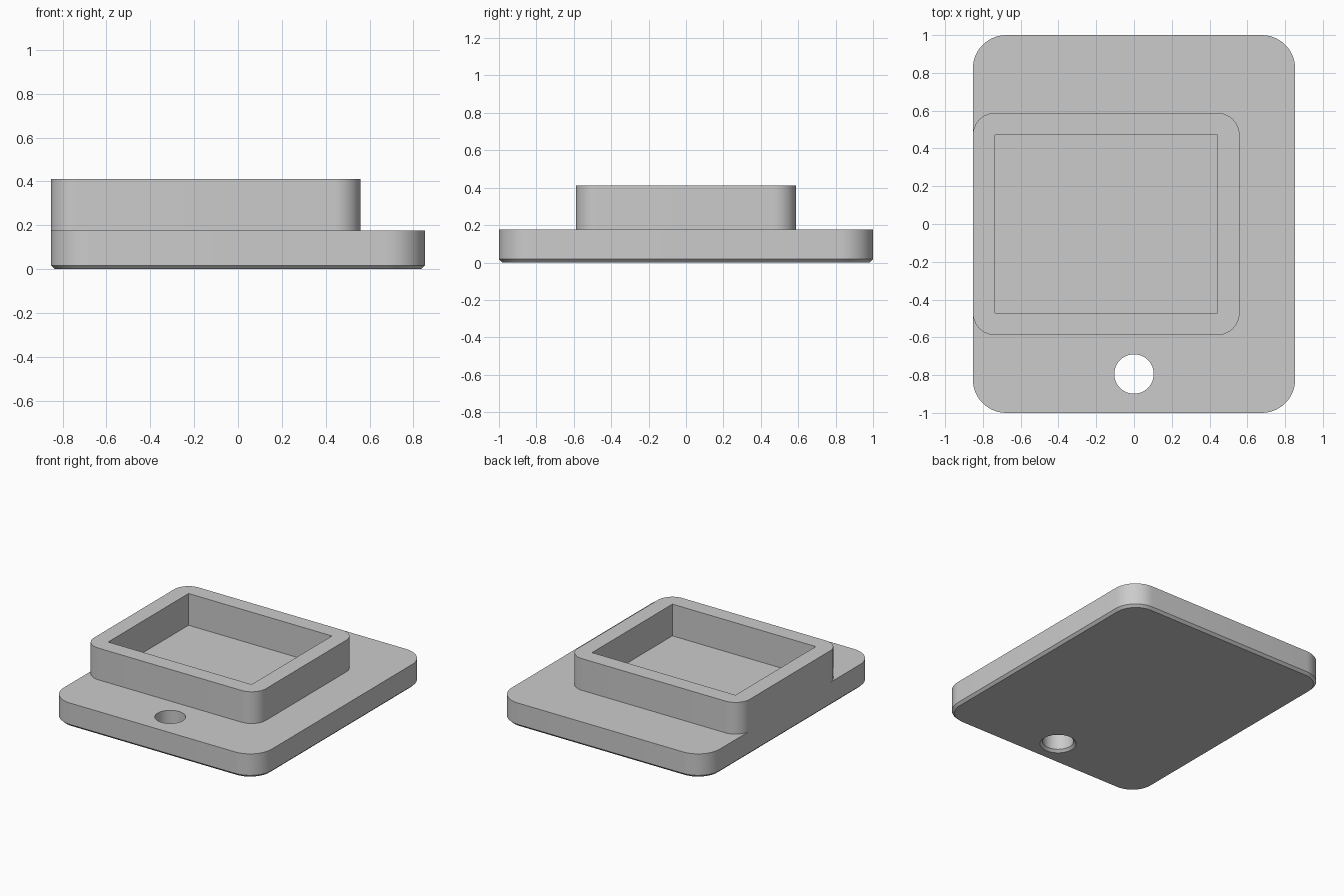
import bpy, bmesh, math

default = bpy.data.objects.get("Cube")
if default:
    bpy.data.objects.remove(default, do_unlink=True)

U = 2 / 34                      # one design unit; the plate is 34 units long
WIDTH, LENGTH = 29 * U, 34 * U
PLATE_TOP, RIM_TOP = 3 * U, 7 * U
CHAMFER = 0.3 * U

grey = bpy.data.materials.new("plain grey")
grey.use_nodes = True
colour = (0.6, 0.6, 0.6, 1)
grey.diffuse_color = colour
grey.node_tree.nodes["Principled BSDF"].inputs["Base Color"].default_value = colour


def rounded_rect(cx, cy, w, l, r, steps=12):
    """Outline of a rectangle with round corners, or sharp ones if r is 0."""
    points = []
    for i, (sx, sy) in enumerate([(1, 1), (-1, 1), (-1, -1), (1, -1)]):
        x, y = cx + sx * (w / 2 - r), cy + sy * (l / 2 - r)
        for k in range(steps + 1 if r else 1):
            a = math.pi / 2 * (i + k / steps)
            points.append((x + r * math.cos(a), y + r * math.sin(a)))
    return points


def circle(cx, cy, r, steps=48):
    turn = 2 * math.pi / steps
    return [(cx + r * math.cos(k * turn), cy + r * math.sin(k * turn)) for k in range(steps)]


def add_walls(bm, levels):
    """Join stacked outlines with quads; return the end edge loops."""
    rings = [[bm.verts.new((x, y, z)) for x, y in pts] for z, pts in levels]
    for low, high in zip(rings, rings[1:]):
        for i in range(len(low)):
            j = (i + 1) % len(low)
            bm.faces.new((low[i], low[j], high[j], high[i]))
    return [[bm.edges.get((ring[i - 1], ring[i])) for i in range(len(ring))]
            for ring in (rings[0], rings[-1])]


def build_part(name, outer, inner):
    """Solid with an outer wall and a hole through it, capped at both ends."""
    bm = bmesh.new()
    bottom_out, top_out = add_walls(bm, outer)
    bottom_in, top_in = add_walls(bm, inner)
    for edges, up in ((bottom_out + bottom_in, -1), (top_out + top_in, 1)):
        bmesh.ops.triangle_fill(bm, edges=edges, use_beauty=True, normal=(0, 0, up))
    bmesh.ops.dissolve_limit(bm, angle_limit=0.001, verts=bm.verts, edges=bm.edges)
    bmesh.ops.recalc_face_normals(bm, faces=bm.faces)
    mesh = bpy.data.meshes.new(name)
    bm.to_mesh(mesh)
    bm.free()
    mesh.materials.append(grey)
    obj = bpy.data.objects.new(name, mesh)
    bpy.context.collection.objects.link(obj)
    bpy.ops.object.select_all(action="DESELECT")
    obj.select_set(True)
    bpy.context.view_layer.objects.active = obj
    bpy.ops.object.shade_smooth_by_angle(angle=math.radians(30))
    return obj


# Base plate with chamfered underside and a round hole near the front
def plate_outline(inset):
    return rounded_rect(0, 0, WIDTH - 2 * inset, LENGTH - 2 * inset, 3 * U - inset)


hole_y, hole_r = -13.5 * U, 1.77 * U
build_part(
    "base_plate",
    [(0, plate_outline(CHAMFER)), (CHAMFER, plate_outline(0)), (PLATE_TOP, plate_outline(0))],
    [(0, circle(0, hole_y, hole_r + CHAMFER)), (CHAMFER, circle(0, hole_y, hole_r)),
     (PLATE_TOP, circle(0, hole_y, hole_r))])

# Raised rim, flush with the right edge, around a square-cornered pocket
rim_x = -WIDTH / 2 + 12 * U
rim = rounded_rect(rim_x, 0, 24 * U, 20 * U, 2 * U)
pocket = rounded_rect(rim_x, 0, 20 * U, 16 * U, 0)
build_part("raised_rim",
           [(PLATE_TOP, rim), (RIM_TOP, rim)],
           [(PLATE_TOP, pocket), (RIM_TOP, pocket)])
